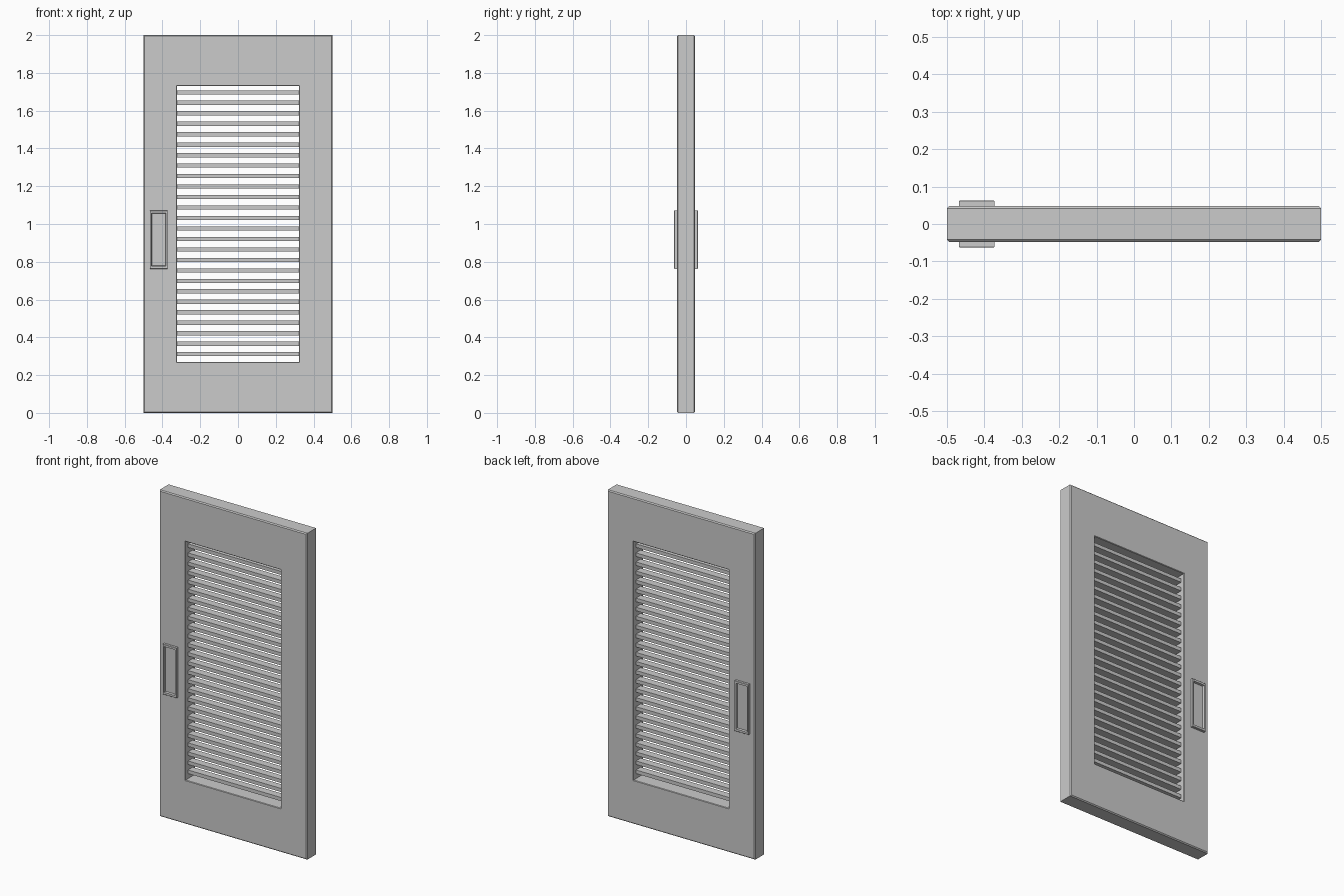
import bpy, bmesh

if "Cube" in bpy.data.objects:
    bpy.data.objects.remove(bpy.data.objects["Cube"])


def loft_rects(name, cx, cz, rings, closed):
    """Join rectangles (half width, half height, y); close into a loop or cap both ends."""
    bm = bmesh.new()
    loops = [[bm.verts.new((cx + sx * w, y, cz + sz * h))
              for sx, sz in ((-1, -1), (1, -1), (1, 1), (-1, 1))]
             for w, h, y in rings]
    n = len(loops)
    for i in range(n if closed else n - 1):
        a, b = loops[i], loops[(i + 1) % n]
        for k in range(4):
            j = (k + 1) % 4
            bm.faces.new((a[k], a[j], b[j], b[k]))
    if not closed:
        bm.faces.new(loops[0])
        bm.faces.new(loops[-1])
    bmesh.ops.recalc_face_normals(bm, faces=bm.faces)
    mesh = bpy.data.meshes.new(name)
    bm.to_mesh(mesh)
    bm.free()
    obj = bpy.data.objects.new(name, mesh)
    bpy.context.collection.objects.link(obj)
    return obj


# Door frame: chamfered slab with a rectangular opening
T = 0.048            # half thickness
C = 0.006            # outer chamfer
W, H = 0.323, 0.731  # half size of the opening
D = 0.003            # opening chamfer
loft_rects("door_frame", 0, 1.0, [
    (0.5, 1.0, -T + C), (0.5 - C, 1.0 - C, -T),
    (W + D, H + D, -T), (W, H, -T + D),
    (W, H, T - D), (W + D, H + D, T),
    (0.5 - C, 1.0 - C, T), (0.5, 1.0, T - C)], True)

# Horizontal louvre slats
COUNT, Z0, Z1 = 26, 0.311, 1.697
for i in range(COUNT):
    z = Z0 + (Z1 - Z0) * i / (COUNT - 1)
    loft_rects(f"slat_{i + 1:02d}", 0, z,
               [(W + 0.004, 0.011, -0.023), (W + 0.004, 0.011, 0.023)], False)

# Recessed pull plates on both faces
for side, s in (("front", -1), ("back", 1)):
    loft_rects(f"{side}_handle", -0.42, 0.917, [
        (0.047, 0.154, s * (T - 0.002)), (0.047, 0.154, s * 0.0615),
        (0.0455, 0.1525, s * 0.063), (0.038, 0.140, s * 0.063),
        (0.036, 0.138, s * 0.0495)], False)
